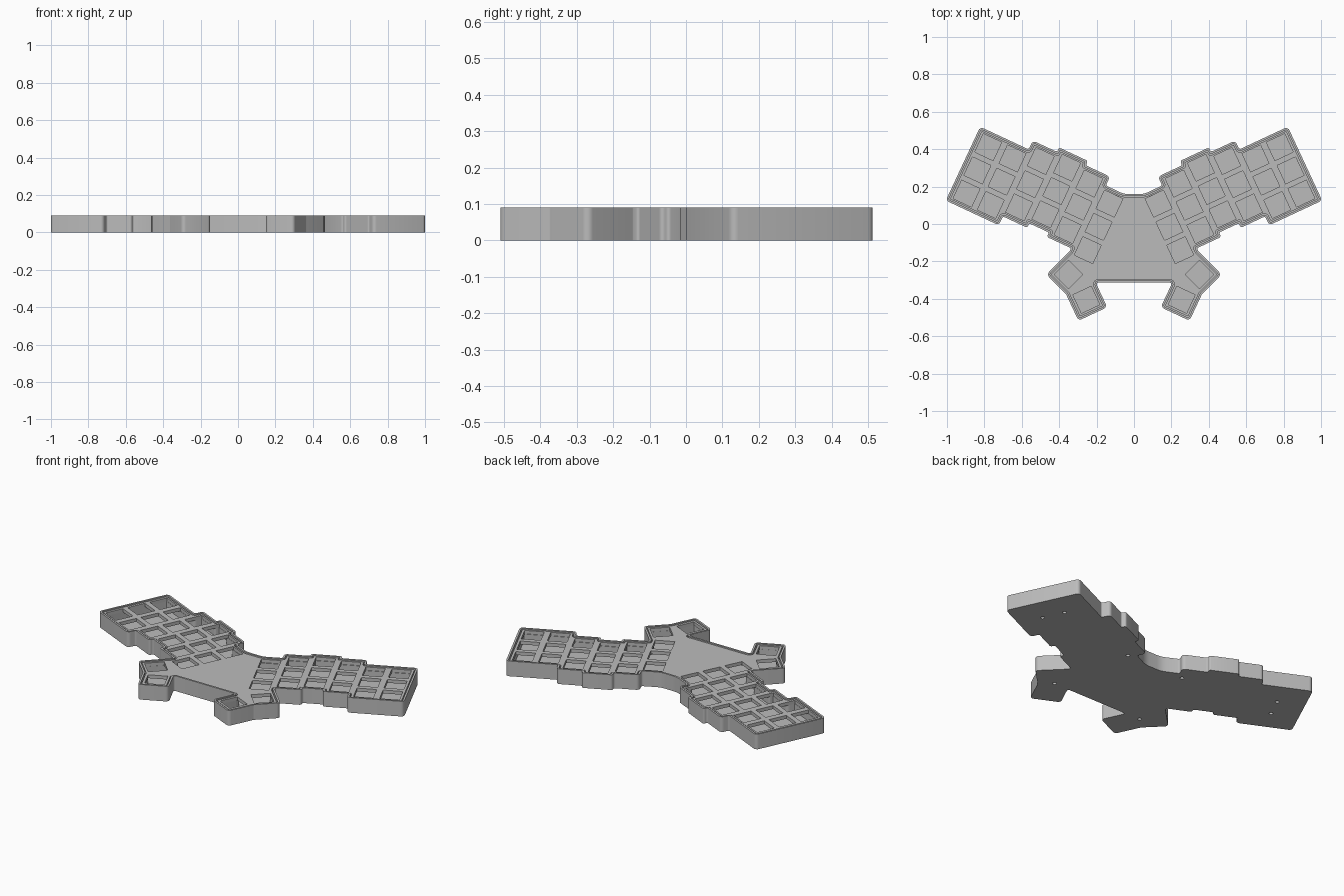
import bpy, bmesh, math
from mathutils import Vector

if "Cube" in bpy.data.objects:
    bpy.data.objects.remove(bpy.data.objects["Cube"])

TILT = math.radians(25)
PITCH_U, PITCH_V, HOLE = 0.143, 0.137, 0.108
TOP = 0.09

grey = bpy.data.materials.new("grey_plastic")
grey.diffuse_color = (0.5, 0.5, 0.5, 1)
grey.use_nodes = True
grey.node_tree.nodes["Principled BSDF"].inputs["Base Color"].default_value = grey.diffuse_color


def uv(u, v):
    """Point in the tilted frame of the right key field."""
    c, s = math.cos(TILT), math.sin(TILT)
    return Vector((u * c - v * s, u * s + v * c))


def xy(x, y):
    return Vector((x, y))


# Right half of the case outline, clockwise from the top centre
right = [xy(.055, .160),
         uv(.223, .1235), uv(.223, .1755), uv(.366, .1755), uv(.366, .2015),
         uv(.536, .2015), uv(.536, .1755), uv(.679, .1755), uv(.679, .1235),
         uv(.965, .1235), uv(.965, -.3115), uv(.652, -.3115), uv(.652, -.2595),
         uv(.509, -.2595), uv(.509, -.2335), uv(.393, -.2335), uv(.393, -.2595),
         uv(.250, -.2595),
         xy(.344, -.146), xy(.468, -.270), xy(.364, -.374),
         xy(.297, -.517), xy(.143, -.445), xy(.205, -.313)]
corners = right + [xy(-p.x, p.y) for p in reversed(right)]
BIG = {0, len(corners) - 1}          # the two wide bends at the top centre


def outline(inset, steps=5):
    """Inset the outline, then round every corner."""
    n = len(corners)
    pts = []
    for i, p in enumerate(corners):
        a = (p - corners[i - 1]).normalized()
        b = (corners[(i + 1) % n] - p).normalized()
        na, nb = Vector((a.y, -a.x)), Vector((b.y, -b.x))
        pts.append(p + (na + nb) * (inset / (1 + na.dot(nb))))
    out = []
    for i, p in enumerate(pts):
        a, b = pts[i - 1] - p, pts[(i + 1) % n] - p
        convex = a.x * b.y - a.y * b.x > 0
        r = 0.12 if i in BIG else max(0.02 - inset, 0.004) if convex else 0.01 + inset
        half = a.angle(b) / 2
        t = min(r / math.tan(half), 0.45 * a.length, 0.45 * b.length)
        p0, p1 = p + a.normalized() * t, p + b.normalized() * t
        centre = p + (a.normalized() + b.normalized()).normalized() * (t / math.cos(half))
        v0, v1 = p0 - centre, p1 - centre
        sweep = v0.angle_signed(v1)          # clockwise angle
        for k in range(steps + 1):
            w = -sweep * k / steps
            out.append(centre + Vector((v0.x * math.cos(w) - v0.y * math.sin(w),
                                        v0.x * math.sin(w) + v0.y * math.cos(w))))
    return out


def ring(bm, pts, z):
    return [bm.verts.new((p.x, p.y, z)) for p in pts]


def wall(bm, lo, hi):
    n = len(lo)
    for i in range(n):
        j = (i + 1) % n
        bm.faces.new((lo[i], lo[j], hi[j], hi[i]))


def fill(bm, rings):
    """Flat face bounded by the first ring, with the other rings as holes."""
    edges = []
    for r in rings:
        for i in range(len(r)):
            e = bm.edges.get((r[i - 1], r[i])) or bm.edges.new((r[i - 1], r[i]))
            edges.append(e)
    bmesh.ops.triangle_fill(bm, edges=edges, use_beauty=True, use_dissolve=False)


def finish(bm, name):
    bmesh.ops.recalc_face_normals(bm, faces=bm.faces)
    mesh = bpy.data.meshes.new(name)
    bm.to_mesh(mesh)
    bm.free()
    mesh.materials.append(grey)
    ob = bpy.data.objects.new(name, mesh)
    bpy.context.collection.objects.link(ob)
    bpy.ops.object.select_all(action='DESELECT')
    ob.select_set(True)
    bpy.context.view_layer.objects.active = ob
    bpy.ops.object.shade_smooth_by_angle(angle=math.radians(30))


def square(c, ang):
    h = HOLE / 2
    ca, sa = math.cos(ang), math.sin(ang)
    return [c + Vector((x * ca - y * sa, x * sa + y * ca))
            for x, y in ((-h, -h), (h, -h), (h, h), (-h, h))]


def mirrored(shapes):
    return shapes + [[xy(-p.x, p.y) for p in s] for s in shapes]


# Case tray: outer wall, thin rim, ledge for the plate, recessed floor
bm = bmesh.new()
profile = [(0, 0), (0, TOP), (.011, TOP), (.011, .064), (.026, .064), (.026, .02)]
loops = [ring(bm, outline(d), z) for d, z in profile]
for lo, hi in zip(loops, loops[1:]):
    wall(bm, lo, hi)
fill(bm, [loops[-1]])

# Blind screw holes in the underside
screws = mirrored([[xy(x + .011 * math.cos(k * math.pi / 8), y + .011 * math.sin(k * math.pi / 8))
                    for k in range(16)]
                   for x, y in ((.804, .191), (.749, .309), (.19, .175), (.30, -.31))])
low = [ring(bm, s, 0) for s in screws]
for s, r in zip(screws, low):
    cap = ring(bm, s, .015)
    wall(bm, r, cap)
    bm.faces.new(cap)
fill(bm, [loops[0]] + low)
finish(bm, "case_tray")

# Switch plate: staggered columns of three square holes and two thumb holes per side
column_v = [-.094, -.094, -.042, -.016, -.042, -.094]
holes = [square(uv(.88 - PITCH_U * i, v + PITCH_V * k), TILT)
         for i, v in enumerate(column_v) for k in (-1, 0, 1)]
holes += [square(xy(.35, -.27), math.radians(-45)), square(xy(.255, -.405), -TILT)]
holes = mirrored(holes)
bm = bmesh.new()
layers = []
for z in (.066, .086):
    layer = [ring(bm, s, z) for s in [outline(.017)] + holes]
    fill(bm, layer)
    layers.append(layer)
for lo, hi in zip(*layers):
    wall(bm, lo, hi)
finish(bm, "switch_plate")
